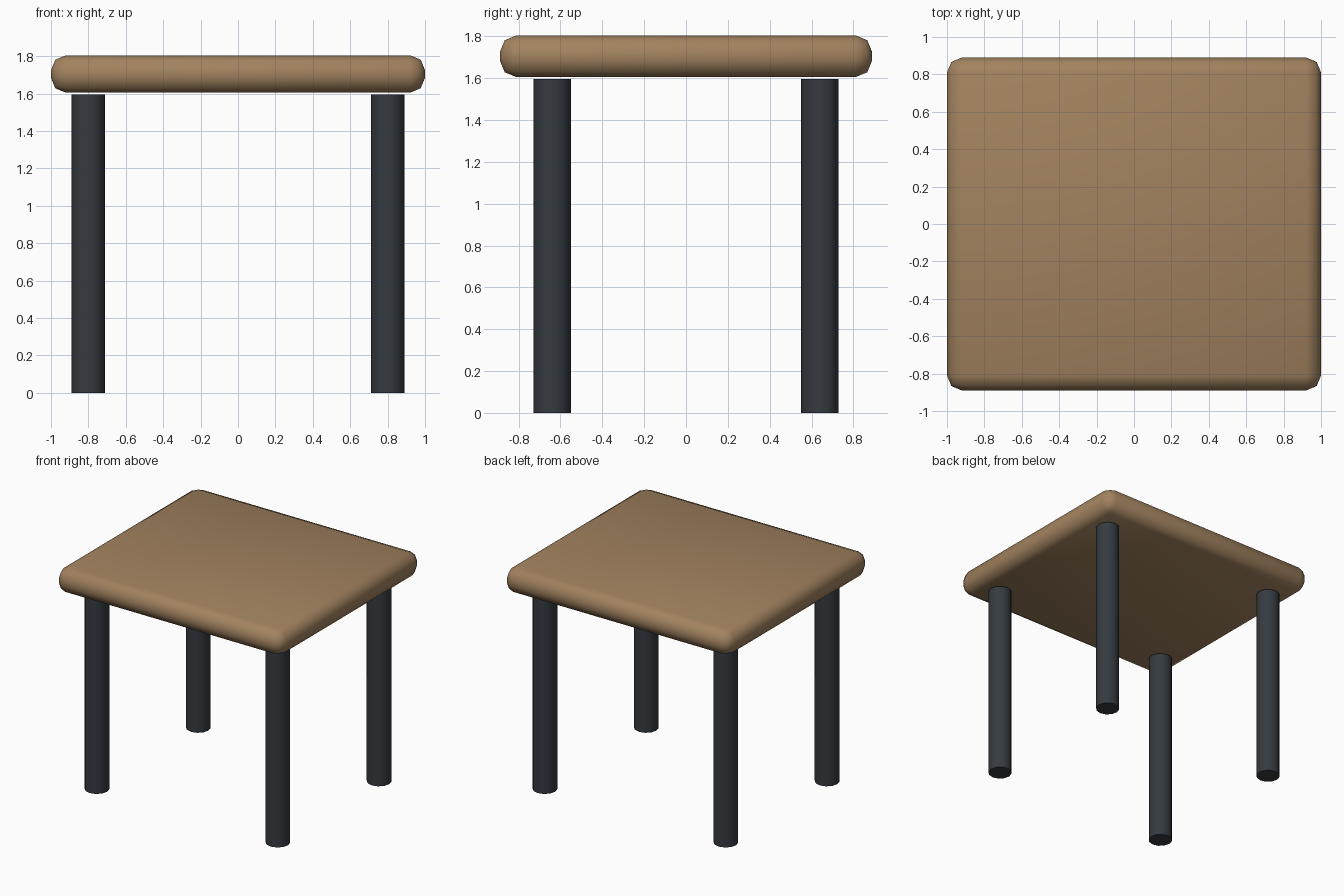
import bpy
import math

cube = bpy.data.objects.get("Cube")
if cube:
    bpy.data.objects.remove(cube, do_unlink=True)


def make_material(name, rgb):
    mat = bpy.data.materials.new(name)
    mat.use_nodes = True
    color = (*rgb, 1.0)
    mat.diffuse_color = color
    mat.node_tree.nodes["Principled BSDF"].inputs["Base Color"].default_value = color
    return mat


wood = make_material("warm wood", (0.36, 0.225, 0.115))
metal = make_material("dark slate", (0.035, 0.043, 0.052))

# Rounded table top
bpy.ops.mesh.primitive_cube_add(size=1, location=(0, 0, 1.705))
top = bpy.context.object
top.name = "table_top"
top.scale = (2.0, 1.78, 0.2)
bpy.ops.object.transform_apply(location=False, rotation=False, scale=True)
top.data.materials.append(wood)
bevel = top.modifiers.new("rounded_edges", "BEVEL")
bevel.width = 0.08
bevel.segments = 2
bpy.ops.object.modifier_apply(modifier=bevel.name)
bpy.ops.object.shade_smooth_by_angle(angle=math.radians(50))

# Four round legs
for side, x in (("left", 0.8), ("right", -0.8)):
    for end, y in (("front", -0.64), ("back", 0.64)):
        bpy.ops.mesh.primitive_cylinder_add(
            vertices=12, radius=0.09, depth=1.595, location=(x, y, 0.7975))
        leg = bpy.context.object
        leg.name = f"{end}_{side}_leg"
        leg.data.materials.append(metal)
        bpy.ops.object.shade_smooth_by_angle(angle=math.radians(40))
